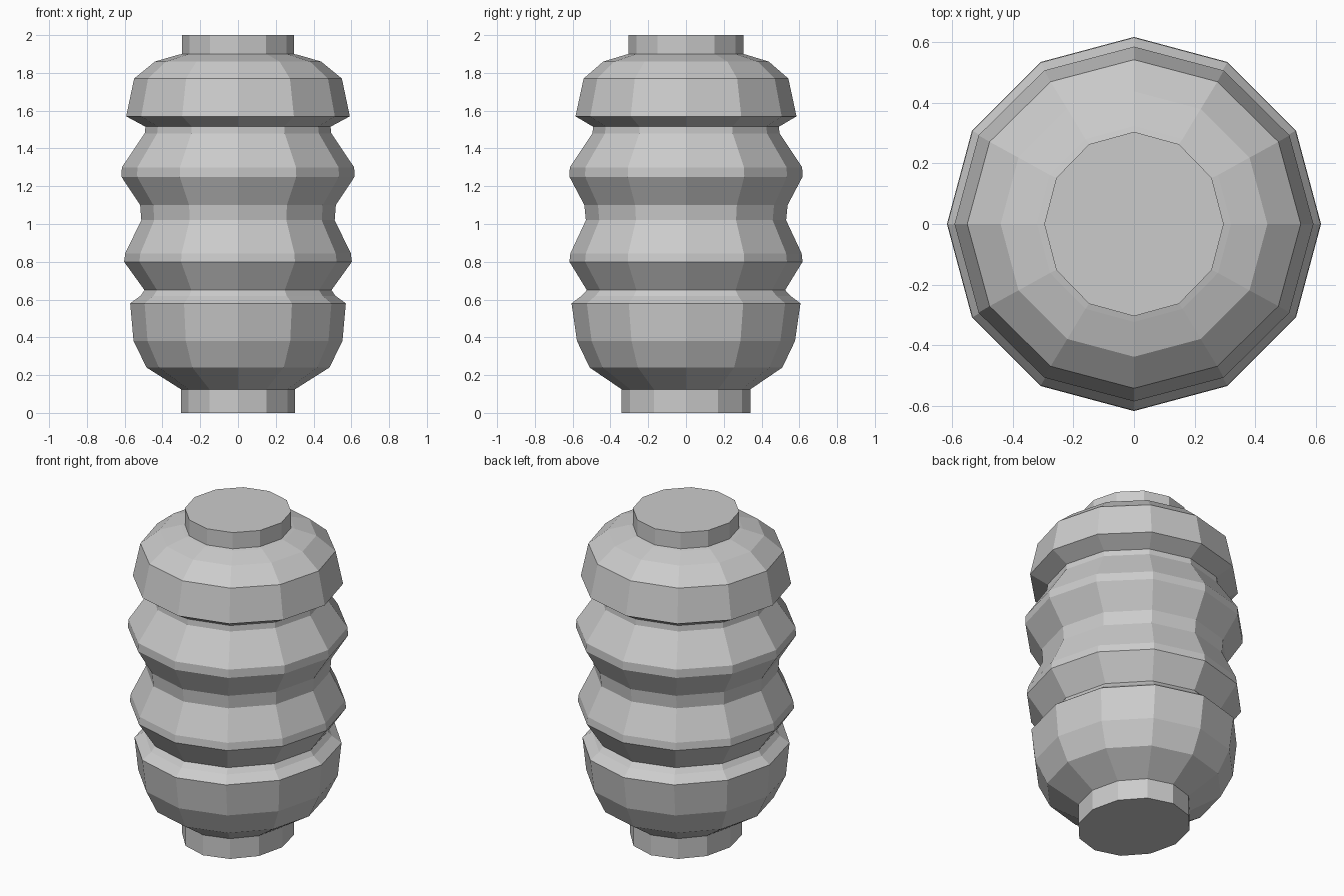
import bpy, bmesh
from math import cos, sin, tau

if "Cube" in bpy.data.objects:
    bpy.data.objects.remove(bpy.data.objects["Cube"])

SIDES = 12


def lathe(name, profile, cap_bottom=False, cap_top=False):
    """Flat-faced 12-sided lathe; profile rows are (z, x radius, y radius)."""
    bm = bmesh.new()
    rings = [[bm.verts.new((rx * cos(tau * i / SIDES), ry * sin(tau * i / SIDES), z))
              for i in range(SIDES)] for z, rx, ry in profile]
    for low, high in zip(rings, rings[1:]):
        for i in range(SIDES):
            j = (i + 1) % SIDES
            bm.faces.new((low[i], low[j], high[j], high[i]))
    if cap_bottom:
        bm.faces.new(rings[0][::-1])
    if cap_top:
        bm.faces.new(rings[-1])
    mesh = bpy.data.meshes.new(name)
    bm.to_mesh(mesh)
    bm.free()
    obj = bpy.data.objects.new(name, mesh)
    bpy.context.collection.objects.link(obj)
    return obj


# Short collar at the base
lathe("bottom_collar", [(0, .302, .341), (.125, .302, .341)], cap_bottom=True)

# Lower bowl with bevelled rim
lathe("lower_bowl", [(.125, .302, .341), (.24, .484, .51), (.38, .553, .577),
                     (.58, .571, .606), (.62, .516, .553)])

# Two-ridge bellows
lathe("bellows", [(.62, .516, .553), (.65, .495, .525), (.80, .603, .617),
                  (.845, .597, .612), (1.02, .512, .53), (1.10, .518, .538),
                  (1.25, .617, .617), (1.30, .615, .615), (1.48, .494, .495),
                  (1.515, .49, .492)])

# Upper domed cap
lathe("upper_dome", [(1.515, .49, .492), (1.57, .592, .585), (1.77, .55, .542),
                     (1.86, .44, .438), (1.895, .32, .323), (1.9, .296, .304)])

# Short collar on top
lathe("top_collar", [(1.9, .296, .304), (2, .296, .304)], cap_top=True)
